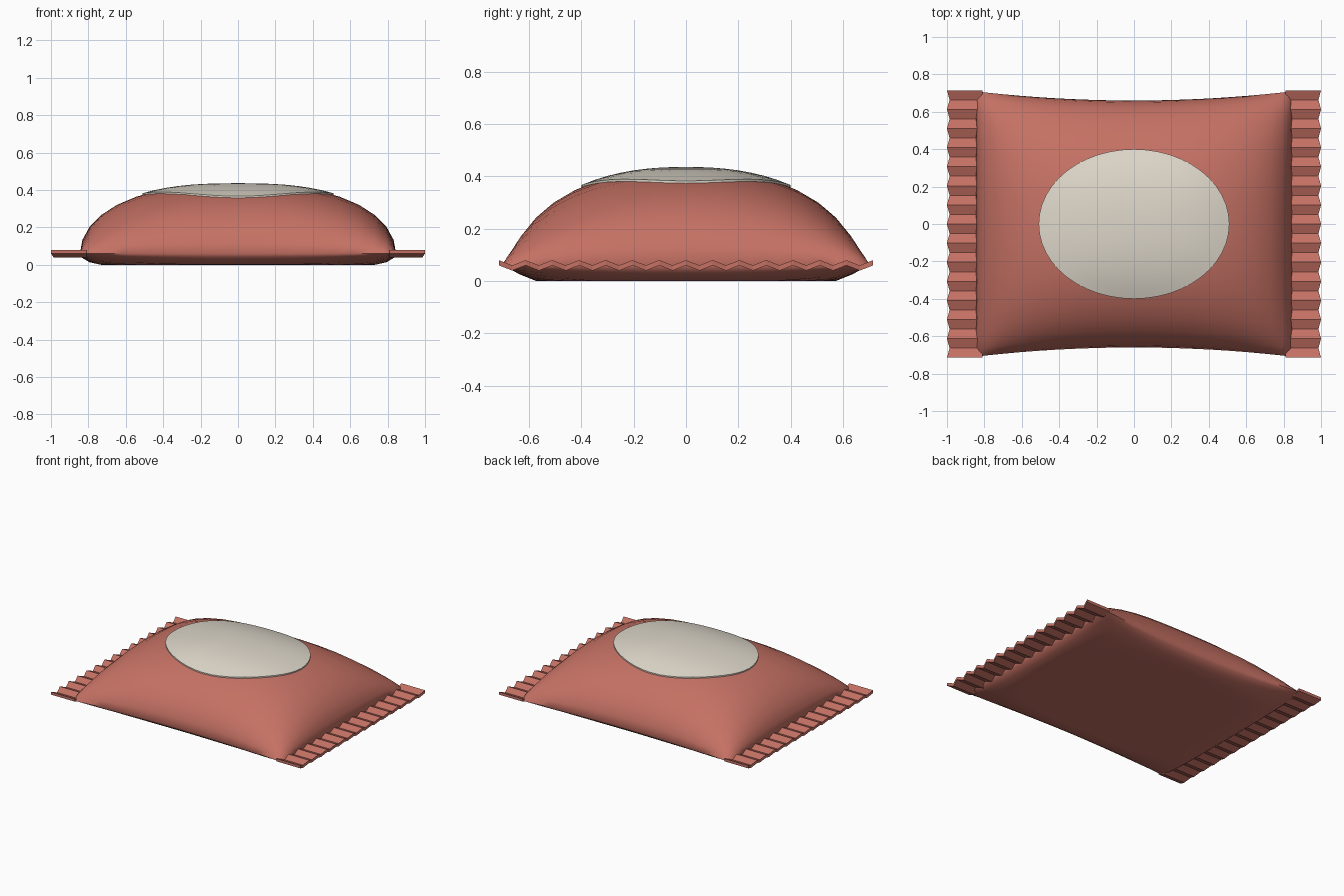
import bpy, bmesh, math

cube = bpy.data.objects.get("Cube")
if cube:
    bpy.data.objects.remove(cube, do_unlink=True)

SEAM, LOFT = 0.06, 0.368


def material(name, rgb):
    mat = bpy.data.materials.new(name)
    mat.use_nodes = True
    mat.diffuse_color = (*rgb, 1)
    mat.node_tree.nodes["Principled BSDF"].inputs["Base Color"].default_value = (*rgb, 1)
    return mat


wrapper_red = material("wrapper_red", (0.56, 0.165, 0.127))
label_cream = material("label_cream", (0.73, 0.68, 0.59))


def finish(name, bm, mat, smooth=None):
    bmesh.ops.remove_doubles(bm, verts=bm.verts, dist=0.0005)
    bmesh.ops.recalc_face_normals(bm, faces=bm.faces)
    mesh = bpy.data.meshes.new(name)
    bm.to_mesh(mesh)
    bm.free()
    mesh.materials.append(mat)
    obj = bpy.data.objects.new(name, mesh)
    bpy.context.collection.objects.link(obj)
    if smooth:
        bpy.ops.object.select_all(action="DESELECT")
        bpy.context.view_layer.objects.active = obj
        obj.select_set(True)
        bpy.ops.object.shade_smooth_by_angle(angle=math.radians(smooth))
    return obj


def puff(u, v):
    """Pillow fullness: 1 in the middle, 0 along the seam."""
    fu = max(0, 1 - abs(u) ** 2.6) ** 0.5
    fv = max(0, 1 - abs(v) ** 2.3) ** 0.55
    return fu * fv


def half_depth(u):
    return 0.66 + 0.045 * u * u


# Pillow bag: puffed upper sheet and flattened lower sheet joined at the seam
N = 18
bm = bmesh.new()
for upper in (True, False):
    rows = []
    for i in range(N + 1):
        u = math.sin(math.pi / 2 * (2 * i / N - 1))
        row = []
        for j in range(N + 1):
            v = math.sin(math.pi / 2 * (2 * j / N - 1))
            p = puff(u, v)
            z = SEAM + LOFT * p if upper else SEAM - min(SEAM, 0.12 * p)
            x = u * (0.845 - 0.035 * abs(v) ** 30)
            row.append(bm.verts.new((x, v * half_depth(u), z)))
        rows.append(row)
    for a, b in zip(rows, rows[1:]):
        for j in range(N):
            bm.faces.new((a[j], b[j], b[j + 1], a[j + 1]))
finish("pillow_bag", bm, wrapper_red, 60)


# Oval label: thin shell that follows the top of the bag
RINGS, SEGS = 8, 48
bm = bmesh.new()


def label_vert(radius, k, lift):
    a = 2 * math.pi * k / SEGS
    x, y = 0.51 * radius * math.cos(a), 0.4 * radius * math.sin(a)
    u = x / 0.845
    return bm.verts.new((x, y, SEAM + LOFT * puff(u, y / half_depth(u)) + lift))


center = label_vert(0, 0, 0.008)
rings = [[label_vert(r / RINGS, k, 0.008) for k in range(SEGS)] for r in range(1, RINGS + 1)]
rings.append([label_vert(1, k, -0.001) for k in range(SEGS)])
for k in range(SEGS):
    n = (k + 1) % SEGS
    bm.faces.new((center, rings[0][k], rings[0][n]))
    for a, b in zip(rings, rings[1:]):
        bm.faces.new((a[k], b[k], b[n], a[n]))
finish("oval_label", bm, label_cream, 40)


# Crimped end seals: zigzag strips with a slightly toothed outer edge
def crimped_seal(name, side):
    bm = bmesh.new()
    folds, length = 28, 1.43
    sections = []
    for i in range(folds + 1):
        low = i % 2
        y = length * (i / folds - 0.5)
        top = 0.08 - 0.02 * low
        outer = 1.0 - 0.014 * low
        corners = ((0.81, top), (outer, top), (outer, top - 0.02), (0.81, top - 0.02))
        sections.append([bm.verts.new((side * x, y, z)) for x, z in corners])
    for a, b in zip(sections, sections[1:]):
        for k in range(4):
            n = (k + 1) % 4
            bm.faces.new((a[k], a[n], b[n], b[k]))
    bm.faces.new(sections[0])
    bm.faces.new(sections[-1])
    finish(name, bm, wrapper_red)


crimped_seal("left_seal", 1)
crimped_seal("right_seal", -1)
